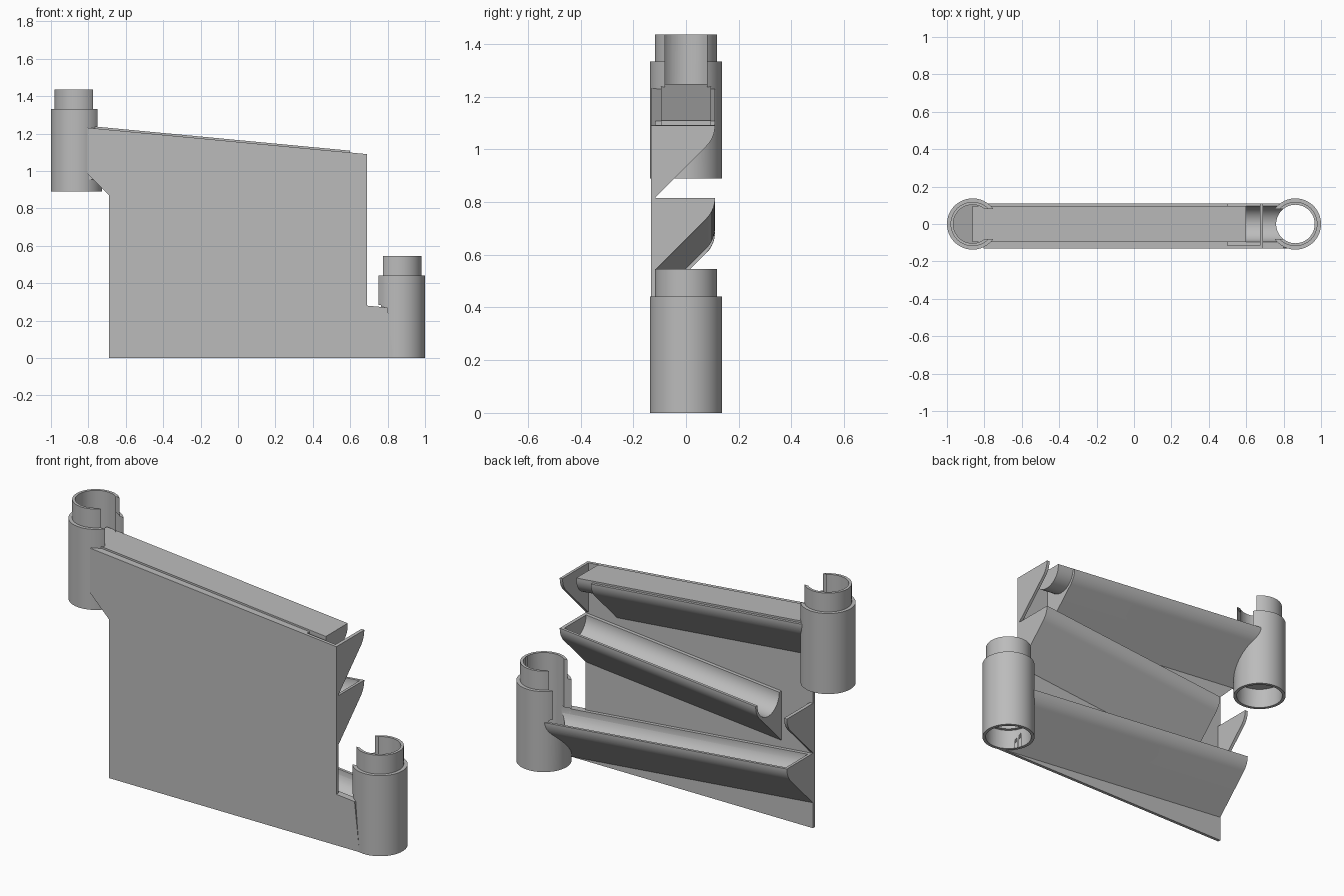
import bpy, bmesh, math

if "Cube" in bpy.data.objects:
    bpy.data.objects.remove(bpy.data.objects["Cube"])

grey = bpy.data.materials.new("plain grey")
grey.use_nodes = True
grey.diffuse_color = (0.5, 0.5, 0.5, 1)
grey.node_tree.nodes["Principled BSDF"].inputs["Base Color"].default_value = grey.diffuse_color

SLOPE = 0.0946          # fall of every track per unit of length
TOWER_X = 0.863
CAP = 0.017             # end plate thickness
END = 0.69              # wall end
FRONT, WALL_BACK = -0.132, -0.115
R_OUT, R_IN = 0.11, 0.095


def finish(name, bm):
    bmesh.ops.recalc_face_normals(bm, faces=bm.faces)
    mesh = bpy.data.meshes.new(name)
    bm.to_mesh(mesh)
    bm.free()
    obj = bpy.data.objects.new(name, mesh)
    bpy.context.collection.objects.link(obj)
    mesh.materials.append(grey)
    return obj


def loft(name, ring_a, ring_b):
    """Closed solid between two matching outlines."""
    bm = bmesh.new()
    a = [bm.verts.new(p) for p in ring_a]
    b = [bm.verts.new(p) for p in ring_b]
    bm.faces.new(a)
    bm.faces.new(b)
    for i in range(len(a)):
        j = (i + 1) % len(a)
        bm.faces.new((a[i], a[j], b[j], b[i]))
    return finish(name, bm)


def sloped(name, profile, x0, x1, top):
    """Extrude a (y, z) profile along x under a sloping top line."""
    rings = [[(x, y, z + top(x)) for y, z in profile] for x in (x0, x1)]
    return loft(name, *rings)


def lathe(name, profile, x, base, steps=64):
    """Spin an (r, z) profile that starts and ends on the axis."""
    bm = bmesh.new()
    verts = [bm.verts.new((x + r, 0, base + z)) for r, z in profile]
    edges = [bm.edges.new(pair) for pair in zip(verts, verts[1:])]
    bmesh.ops.spin(bm, geom=verts + edges, cent=(x, 0, 0), axis=(0, 0, 1),
                   angle=math.tau, steps=steps)
    bmesh.ops.remove_doubles(bm, verts=bm.verts, dist=1e-5)
    return finish(name, bm)


def carve(obj, *cutters):
    for cutter in cutters:
        cutter.hide_render = True
        mod = obj.modifiers.new("cut", 'BOOLEAN')
        mod.operation, mod.solver, mod.object = 'DIFFERENCE', 'EXACT', cutter
    graph = bpy.context.evaluated_depsgraph_get()
    mesh = bpy.data.meshes.new_from_object(obj.evaluated_get(graph))
    obj.modifiers.clear()
    obj.data = mesh


def arc(r, a0, a1, n):
    angles = [math.radians(a0 + (a1 - a0) * i / n) for i in range(n + 1)]
    return [(r * math.cos(a), r * math.sin(a)) for a in angles]


# Top lines of the three tracks
def upper(x): return 1.09 - SLOPE * (x - END)
def middle(x): return 0.815 + SLOPE * (x - END)
def lower(x): return 0.28 - SLOPE * (x - END)


# Channel section: round outside running into a 45 degree brace
section = arc(R_OUT, 0, -45, 10) + [(WALL_BACK - 0.004, -0.275), (WALL_BACK - 0.004, 0)]
hollow = [(-R_IN, 0.01)] + arc(R_IN, -180, 0, 32) + [(R_IN, 0.01)]

# Cutters
bore_profile = [(0, -0.05), (0.12, -0.05), (0.12, 0.11), (0.103, 0.11), (0.103, 0.6), (0, 0.6)]
left_bore = lathe("left_bore_cutter", bore_profile, -TOWER_X, 0.89)
right_bore = lathe("right_bore_cutter", bore_profile, TOWER_X, 0)
upper_hollow = sloped("upper_hollow_cutter", hollow, -TOWER_X, 0.6, upper)
middle_hollow = sloped("middle_hollow_cutter", hollow, -0.6, END - CAP, middle)
lower_hollow = sloped("lower_hollow_cutter", hollow, CAP - END, TOWER_X, lower)
slot = [(-0.08, -0.04), (0.08, -0.04), (0.08, 0.5), (-0.08, 0.5)]
left_slot = sloped("left_slot_cutter", slot, -TOWER_X, -0.7, upper)
right_slot = sloped("right_slot_cutter", slot, 0.7, TOWER_X, lower)
below = [(-0.3, -0.3), (0.3, -0.3), (0.3, 0), (-0.3, 0)]
ground = sloped("ground_cutter", below, -1.1, 1.1, lambda x: 0)
cutters = [left_bore, right_bore, upper_hollow, middle_hollow, lower_hollow,
           left_slot, right_slot, ground]

# Tracks
upper_track = sloped("upper_track", section, -TOWER_X, 0.5, upper)
carve(upper_track, upper_hollow, left_bore)
middle_track = sloped("middle_track", section, -0.5, END, middle)
carve(middle_track, middle_hollow)
lower_track = sloped("lower_track", section, -END, TOWER_X, lower)
carve(lower_track, lower_hollow, right_bore, ground)

# Stop plates at the drop ends
upper_stop = sloped("upper_stop", section, END - CAP, END, upper)
middle_stop = sloped("middle_stop", section, -END, CAP - END, middle)

# Towers with a narrower collar on top
tower_profile = [(0, 0), (0.137, 0), (0.137, 0.442), (0.118, 0.442), (0.118, 0.545), (0, 0.545)]
left_tower = lathe("left_tower", tower_profile, -TOWER_X, 0.89)
carve(left_tower, left_bore, left_slot, upper_hollow)
right_tower = lathe("right_tower", tower_profile, TOWER_X, 0)
carve(right_tower, right_bore, right_slot, lower_hollow)

# Tilted floor inside the entry tower
disc = [(-TOWER_X + c, s) for c, s in arc(0.104, 0, 360, 64)[:-1]]
entry_floor = loft("entry_floor", [(x, y, 1.0) for x, y in disc],
                   [(x, y, 1.175 - 0.45 * (x + TOWER_X)) for x, y in disc])

# Front wall joining everything
outline = [(-END, 0), (0.83, 0), (0.8, lower(0.8)), (END, lower(END)), (END, upper(END)),
           (-0.805, upper(-0.805)), (-0.805, 0.985), (-END, 0.87)]
front_wall = loft("front_wall", [(x, FRONT, z) for x, z in outline],
                  [(x, WALL_BACK, z) for x, z in outline])

for cutter in cutters:
    bpy.data.objects.remove(cutter)

# Smooth the round surfaces, keep edges sharp
bpy.ops.object.select_all(action='DESELECT')
parts = [upper_track, middle_track, lower_track, upper_stop, middle_stop,
         left_tower, right_tower, entry_floor, front_wall]
for part in parts:
    part.select_set(True)
bpy.context.view_layer.objects.active = front_wall
bpy.ops.object.shade_smooth_by_angle(angle=math.radians(30))
